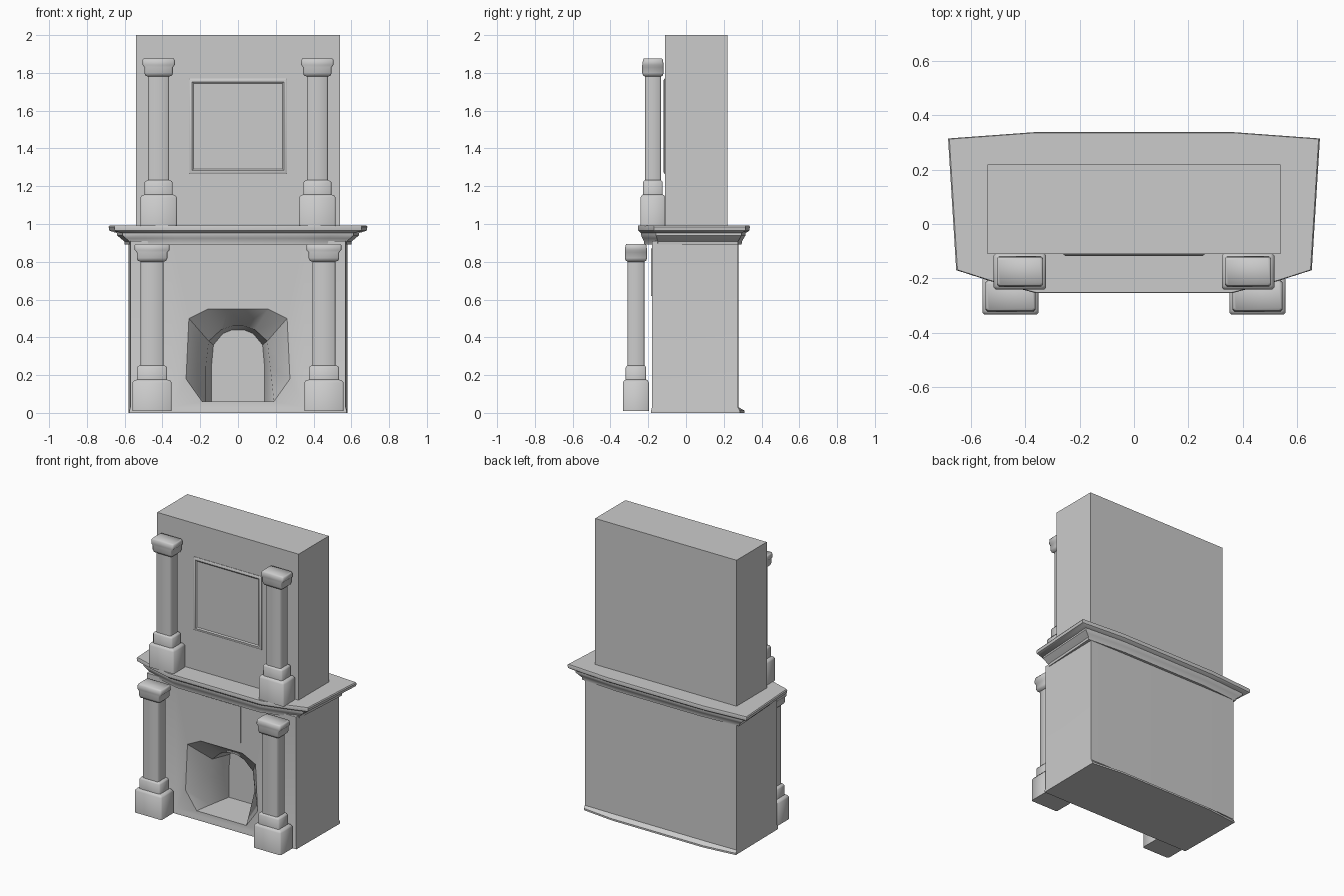
import bpy, bmesh
from math import radians

if "Cube" in bpy.data.objects:
    bpy.data.objects.remove(bpy.data.objects["Cube"])


def loft(name, rings, angle=35, bevel=0.0):
    """Skin a list of equal-length point rings and cap both ends."""
    bm = bmesh.new()
    loops = [[bm.verts.new(p) for p in ring] for ring in rings]
    n = len(loops[0])
    for a, b in zip(loops, loops[1:]):
        for i in range(n):
            j = (i + 1) % n
            bm.faces.new((a[i], a[j], b[j], b[i]))
    bm.faces.new(loops[0])
    bm.faces.new(loops[-1])
    bmesh.ops.recalc_face_normals(bm, faces=bm.faces)
    mesh = bpy.data.meshes.new(name)
    bm.to_mesh(mesh)
    bm.free()
    ob = bpy.data.objects.new(name, mesh)
    bpy.context.collection.objects.link(ob)
    if bevel:
        mod = ob.modifiers.new("bevel", 'BEVEL')
        mod.width, mod.segments = bevel, 2
    smooth(ob, angle)
    return ob


def smooth(ob, angle=35):
    bpy.ops.object.select_all(action='DESELECT')
    ob.select_set(True)
    bpy.context.view_layer.objects.active = ob
    bpy.ops.object.shade_smooth_by_angle(angle=radians(angle))


def mirrored(half):
    """Close a right-hand half outline by mirroring it in x."""
    return half + [(-x, v) for x, v in reversed(half)]


def upright(outline, y):
    return [(x, y, z) for x, z in outline]


def flat(outline, z):
    return [(x, y, z) for x, y in outline]


def rect(hx, z0, z1):
    return mirrored([(hx, z0), (hx, z1)])


# lower body, flared slightly at the back of its foot
foot = mirrored([(0.35, -0.185), (0.575, -0.185), (0.58, 0.285), (0.35, 0.31)])
trunk = mirrored([(0.35, -0.18), (0.57, -0.18), (0.58, 0.275), (0.35, 0.278)])
body = loft("lower_body", [flat(foot, 0), flat(foot, 0.012),
                           flat(trunk, 0.03), flat(trunk, 0.91)])

# fire opening: splayed surround leading to an arched niche
splay = mirrored([(0.19, 0.06), (0.275, 0.18), (0.26, 0.50), (0.16, 0.55), (0.05, 0.55)])
arch = mirrored([(0.17, 0.06), (0.17, 0.25), (0.155, 0.38), (0.09, 0.44), (0.03, 0.46)])
niche = mirrored([(0.14, 0.06), (0.14, 0.25), (0.13, 0.36), (0.08, 0.42), (0.03, 0.44)])
cutter = loft("opening_cutter", [upright(splay, -0.25), upright(splay, -0.18),
                                 upright(arch, -0.06), upright(niche, 0.10)])
cutter.hide_render = True
mod = body.modifiers.new("opening", 'BOOLEAN')
mod.object, mod.operation, mod.solver = cutter, 'DIFFERENCE', 'EXACT'
bpy.context.view_layer.objects.active = body
bpy.ops.object.modifier_move_to_index(modifier="opening", index=0)
bpy.ops.object.modifier_apply(modifier="opening")
bpy.data.objects.remove(cutter)
smooth(body)

# plaque above the opening
loft("plaque", [upright(rect(0.15, 0.62, 0.87), -0.17),
                upright(rect(0.15, 0.62, 0.87), -0.185)])

# moulded mantel shelf: one outline swept up through a profile
shelf = mirrored([(0.36, -0.255), (0.53, -0.21), (0.655, -0.17), (0.685, 0.315), (0.37, 0.338)])
profile = [(0.085, 0.892), (0.083, 0.908), (0.062, 0.925), (0.045, 0.94), (0.045, 0.952),
           (0.022, 0.958), (0.003, 0.966), (0, 0.985), (0.005, 0.992)]
loft("mantel_shelf", [flat([(x * (1 - d / 0.685), y * (1 - 0.45 * d / 0.3)) for x, y in shelf], z)
                      for d, z in profile])

# upper body
chest = mirrored([(0.54, -0.11), (0.54, 0.22)])
loft("upper_body", [flat(chest, 0.985), flat(chest, 2.0)])

# picture panel with a thin raised frame
loft("picture_panel", [upright(rect(0.26, 1.265, 1.77), -0.10),
                       upright(rect(0.26, 1.265, 1.77), -0.113),
                       upright(rect(0.252, 1.273, 1.762), -0.118),
                       upright(rect(0.243, 1.282, 1.753), -0.118),
                       upright(rect(0.235, 1.29, 1.745), -0.112)])

# column profile: half width, half depth, height
STEPS = [(0.104, 0.069, 0.0), (0.104, 0.069, 0.15), (0.095, 0.062, 0.162),
         (0.08, 0.054, 0.166), (0.08, 0.054, 0.23), (0.074, 0.05, 0.238),
         (0.06, 0.044, 0.242), (0.06, 0.044, 0.79), (0.076, 0.054, 0.796),
         (0.081, 0.059, 0.81), (0.081, 0.059, 0.84), (0.092, 0.059, 0.852),
         (0.092, 0.055, 0.878), (0.086, 0.051, 0.885)]


def column(name, cx, cy, z0, sx, sy):
    rings = []
    for hx, hy, z in STEPS:
        hx, hy, c = hx * sx, hy * sy, 0.008
        corner = [(hx - c, -hy), (hx, -hy + c), (hx, hy - c), (hx - c, hy)]
        rings.append([(cx + x, cy + y, z0 + z) for x, y in mirrored(corner)])
    loft(name, rings, 50)


for side, s in (("left", -1), ("right", 1)):
    column("lower_column_" + side, s * 0.455, -0.265, 0.01, 1, 1)
    column("upper_column_" + side, s * 0.42, -0.175, 0.99, 0.93, 0.96)
